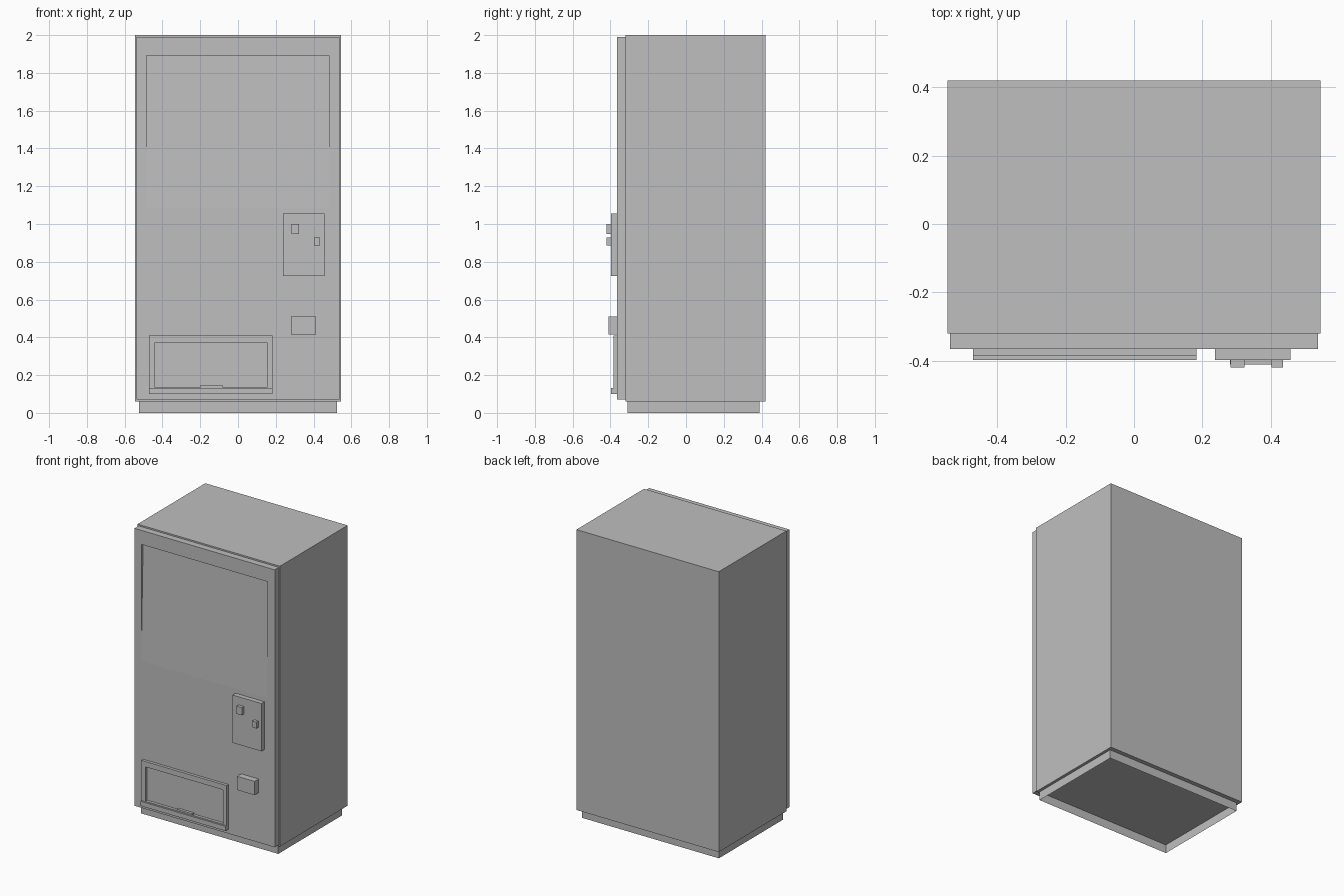
import bpy, bmesh

if "Cube" in bpy.data.objects:
    bpy.data.objects.remove(bpy.data.objects["Cube"], do_unlink=True)

GREY = (0.52, 0.52, 0.52, 1.0)
mat = bpy.data.materials.new("plain_grey")
mat.use_nodes = True
mat.diffuse_color = GREY
mat.node_tree.nodes["Principled BSDF"].inputs["Base Color"].default_value = GREY


def finish(name, bm):
    bmesh.ops.recalc_face_normals(bm, faces=bm.faces)
    mesh = bpy.data.meshes.new(name)
    bm.to_mesh(mesh)
    bm.free()
    mesh.materials.append(mat)
    obj = bpy.data.objects.new(name, mesh)
    bpy.context.collection.objects.link(obj)
    return obj


def box_mesh(x, y, z):
    """Box between the (low, high) pairs of each axis."""
    bm = bmesh.new()
    bmesh.ops.create_cube(bm, size=1)
    for v in bm.verts:
        v.co = [pair[c > 0] for pair, c in zip((x, y, z), v.co)]
    return bm


def box(name, x, y, z):
    return finish(name, box_mesh(x, y, z))


def recessed_box(name, x, y, z, hole_x, hole_z, depth):
    """Box with a rectangular recess sunk into its front face."""
    bm = box_mesh(x, y, z)
    bm.normal_update()
    front = min(bm.faces, key=lambda f: f.calc_center_median().y)
    mid_x, mid_z = sum(x) / 2, sum(z) / 2
    bmesh.ops.inset_region(bm, faces=[front], thickness=0.01)
    for v in front.verts:
        v.co.x = hole_x[v.co.x > mid_x]
        v.co.z = hole_z[v.co.z > mid_z]
    # second ring, pushed back to form the recess walls and floor
    bmesh.ops.inset_region(bm, faces=[front], thickness=0.001)
    for v in front.verts:
        v.co.x = hole_x[v.co.x > mid_x]
        v.co.z = hole_z[v.co.z > mid_z]
        v.co.y = y[0] + depth
    return finish(name, bm)


# Cabinet shell and the open-bottomed plinth skirt
box("cabinet", (-0.545, 0.545), (-0.32, 0.42), (0.06, 2.0))
skirt = box_mesh((-0.525, 0.525), (-0.31, 0.39), (0, 0.06))
skirt.normal_update()
caps = [f for f in skirt.faces if abs(f.normal.z) > 0.9]
bmesh.ops.delete(skirt, geom=caps, context="FACES_ONLY")
finish("plinth_skirt", skirt)

# Front door with the recessed display window
recessed_box("front_door", (-0.537, 0.537), (-0.365, -0.32), (0.07, 1.99),
             (-0.485, 0.483), (1.087, 1.893), 0.02)

# Payment panel with its two raised controls
box("payment_panel", (0.237, 0.457), (-0.397, -0.365), (0.725, 1.056))
box("coin_slot", (0.282, 0.323), (-0.42, -0.397), (0.947, 1.0))
box("return_button", (0.402, 0.435), (-0.42, -0.397), (0.886, 0.929))

# Coin return cup
box("coin_return", (0.28, 0.414), (-0.41, -0.365), (0.415, 0.51))

# Delivery tray: frame with recess, projecting lower lip, small flap grip
recessed_box("tray_frame", (-0.47, 0.183), (-0.385, -0.364), (0.1, 0.41),
             (-0.44, 0.154), (0.135, 0.373), 0.02)
box("tray_lip", (-0.47, 0.183), (-0.397, -0.385), (0.1, 0.132))
box("flap_grip", (-0.2, -0.08), (-0.384, -0.365), (0.134, 0.144))
